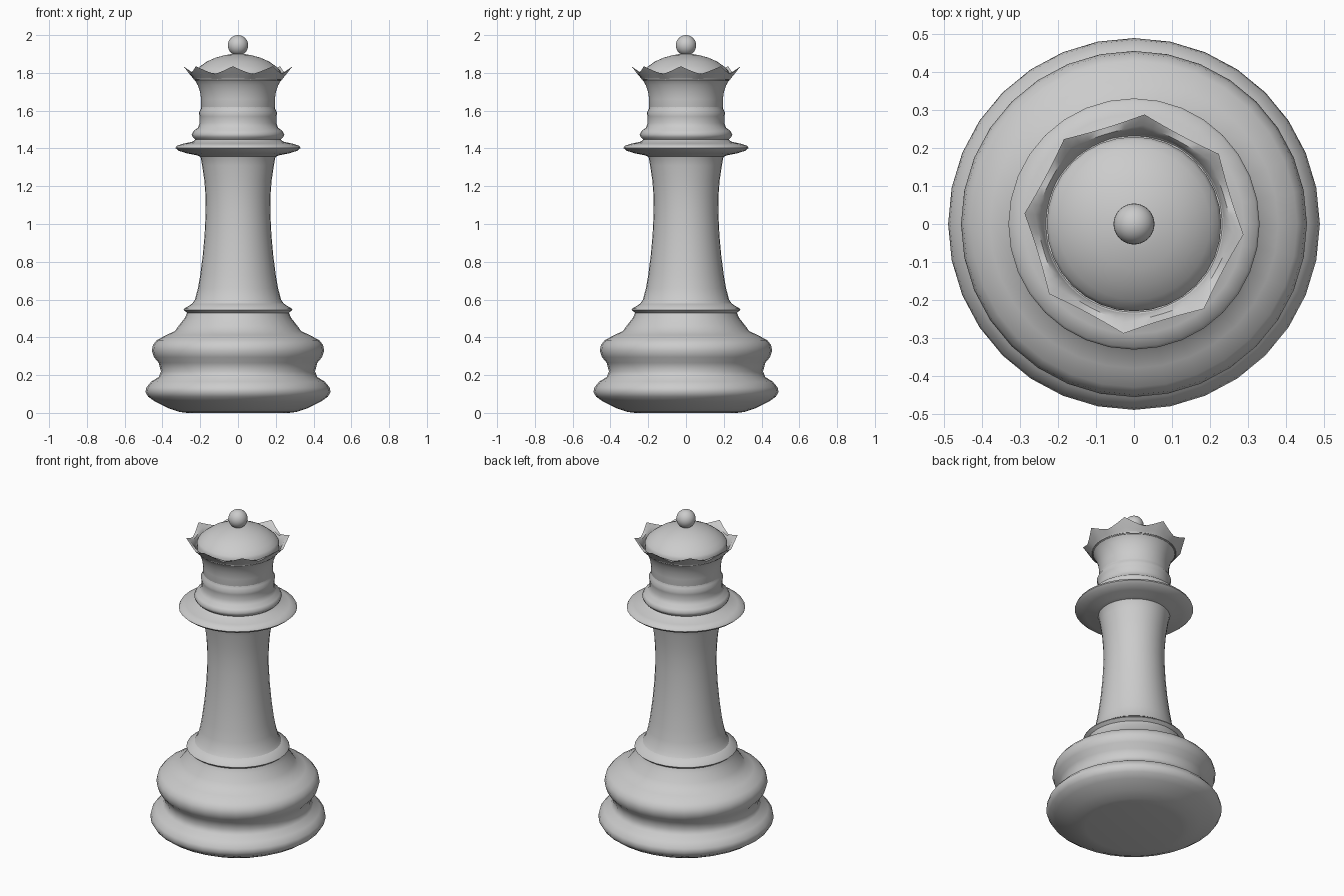
import bpy, bmesh, math


def revolve(name, rows, sides, angle=50, turn=0.0):
    """Spin rows around z; each row is a function of the angle giving (radius, height)."""
    bm = bmesh.new()
    rings = []
    for row in rows:
        ring = []
        for i in range(sides):
            a = 2 * math.pi * i / sides
            r, z = row(a)
            ring.append(bm.verts.new((r * math.cos(a + turn), r * math.sin(a + turn), z)))
        rings.append(ring)
    for lo, hi in zip(rings, rings[1:]):
        for i in range(sides):
            j = (i + 1) % sides
            bm.faces.new((lo[i], lo[j], hi[j], hi[i]))
    bm.faces.new(rings[0][::-1])
    bm.faces.new(rings[-1])
    bmesh.ops.recalc_face_normals(bm, faces=bm.faces)
    mesh = bpy.data.meshes.new(name)
    bm.to_mesh(mesh)
    bm.free()
    ob = bpy.data.objects.new(name, mesh)
    bpy.context.collection.objects.link(ob)
    bpy.ops.object.select_all(action='DESELECT')
    ob.select_set(True)
    bpy.context.view_layer.objects.active = ob
    bpy.ops.object.shade_smooth_by_angle(angle=math.radians(angle))
    return ob


def circles(points):
    return [lambda a, p=p: p for p in points]


# Base: foot, waist, upper bulge and ledge
revolve("base", circles([
    (0.27, 0.0), (0.31, 0.005), (0.37, 0.025), (0.44, 0.06), (0.475, 0.085), (0.49, 0.11),
    (0.485, 0.135), (0.46, 0.165), (0.42, 0.19), (0.408, 0.22), (0.42, 0.265), (0.445, 0.295),
    (0.456, 0.33), (0.45, 0.36), (0.43, 0.385), (0.38, 0.412), (0.335, 0.432), (0.315, 0.46),
    (0.28, 0.505), (0.27, 0.53), (0.288, 0.545), (0.285, 0.552), (0.255, 0.57), (0.235, 0.585)]), 32)

# Stem
revolve("stem", circles([
    (0.245, 0.575), (0.228, 0.60), (0.212, 0.66), (0.20, 0.73), (0.187, 0.83), (0.177, 0.94),
    (0.171, 1.06), (0.172, 1.15), (0.178, 1.23), (0.19, 1.31), (0.197, 1.35), (0.21, 1.375)]), 32)

# Collar disc and neck beads
revolve("collar", circles([
    (0.195, 1.355), (0.22, 1.364), (0.27, 1.374), (0.315, 1.388), (0.331, 1.402), (0.325, 1.414),
    (0.29, 1.425), (0.24, 1.436), (0.225, 1.447), (0.24, 1.46), (0.245, 1.475), (0.235, 1.493),
    (0.212, 1.51), (0.203, 1.535), (0.203, 1.57), (0.208, 1.588), (0.198, 1.606), (0.195, 1.62)]), 32)


# Crown with eight points on a flared bowl
def scallop(r, tip_z, valley_z, amount):
    def row(a):
        d = (a + math.pi / 8) % (math.pi / 4) - math.pi / 8
        octagon = math.cos(math.pi / 8) / math.cos(math.pi / 8 - abs(d))
        t = (1 - abs(d) / (math.pi / 8)) ** 1.3
        return r * (1 + amount * (octagon - 1)), valley_z + (tip_z - valley_z) * t
    return row


crown = circles([(0.19, 1.60), (0.195, 1.62), (0.195, 1.66), (0.201, 1.70), (0.213, 1.735), (0.226, 1.758)])
crown += [scallop(0.255, 1.79, 1.775, 0.6), scallop(0.29, 1.835, 1.795, 1.15), scallop(0.262, 1.815, 1.795, 0.7)]
crown += circles([(0.24, 1.785), (0.235, 1.765), (0.20, 1.765)])
revolve("crown", crown, 64, 40, math.radians(-5.5))

# Domed cap inside the crown
revolve("dome", circles([
    (0.23, 1.76), (0.23, 1.80), (0.222, 1.815), (0.20, 1.835), (0.165, 1.86),
    (0.12, 1.88), (0.07, 1.894), (0.03, 1.90)]), 32)

# Ball finial
bpy.ops.mesh.primitive_uv_sphere_add(segments=32, ring_count=16, radius=0.054, location=(0, 0, 1.946))
bpy.context.object.name = "finial"
bpy.ops.object.shade_smooth()
